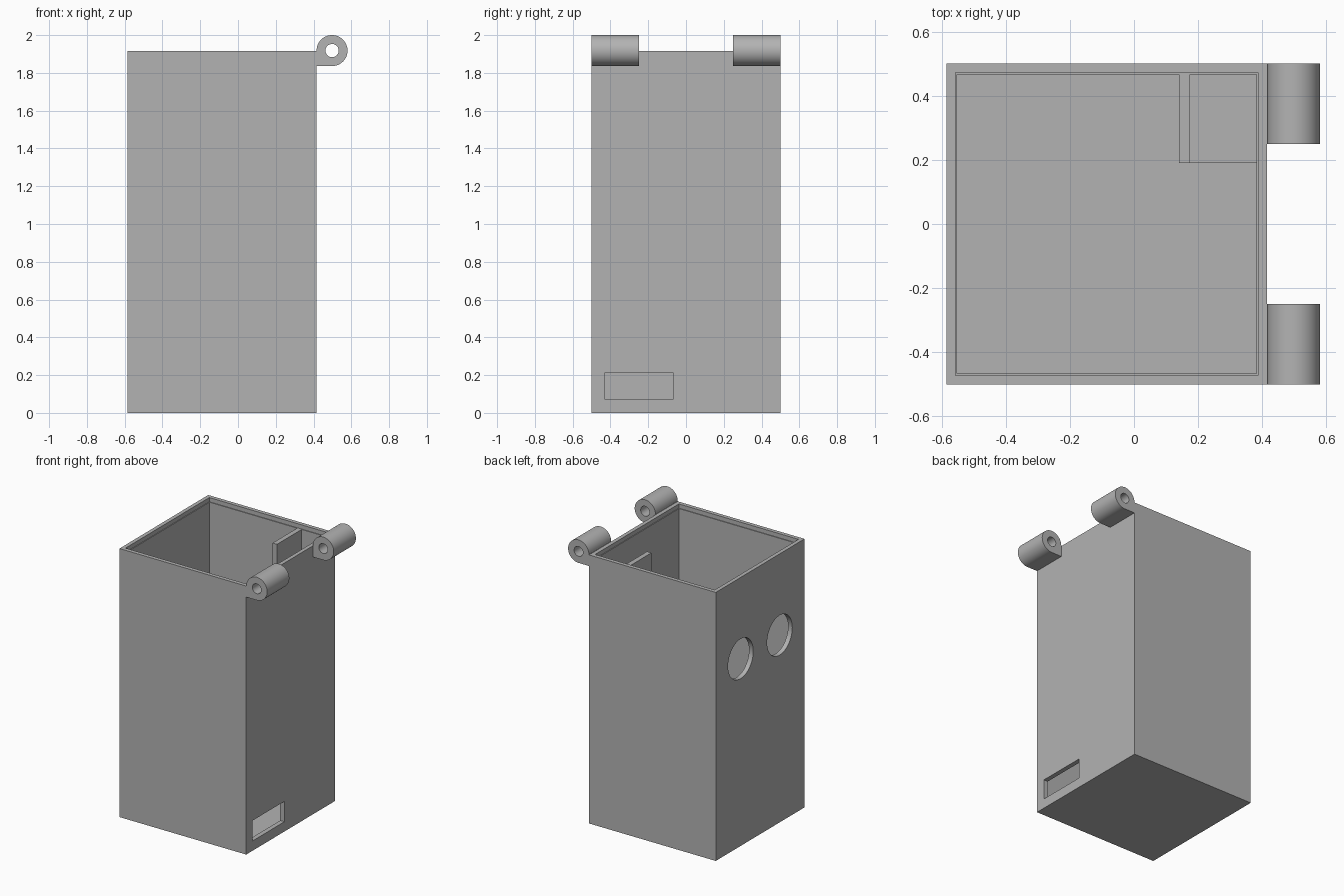
import bpy, bmesh
from math import cos, sin, pi
from mathutils import Matrix, Vector

default = bpy.data.objects.get("Cube")
if default:
    bpy.data.objects.remove(default, do_unlink=True)

grey = bpy.data.materials.new("plain grey")
grey.use_nodes = True
COLOUR = (0.45, 0.45, 0.45, 1)
grey.diffuse_color = COLOUR
grey.node_tree.nodes["Principled BSDF"].inputs["Base Color"].default_value = COLOUR


def finish(bm, name):
    bmesh.ops.recalc_face_normals(bm, faces=bm.faces)
    mesh = bpy.data.meshes.new(name)
    bm.to_mesh(mesh)
    bm.free()
    mesh.materials.append(grey)
    obj = bpy.data.objects.new(name, mesh)
    bpy.context.collection.objects.link(obj)
    return obj


def box(name, low, high):
    low, high = Vector(low), Vector(high)
    bm = bmesh.new()
    bmesh.ops.create_cube(bm, size=1, matrix=Matrix.Translation((low + high) / 2)
                          @ Matrix.Diagonal((*(high - low), 1)))
    return finish(bm, name)


def cylinder(name, centre, radius, depth, axis):
    bm = bmesh.new()
    turn = Matrix.Rotation(pi / 2, 4, "Y" if axis == "X" else "X")
    bmesh.ops.create_cone(bm, cap_ends=True, segments=48, radius1=radius,
                          radius2=radius, depth=depth,
                          matrix=Matrix.Translation(centre) @ turn)
    return finish(bm, name)


def cut(obj, cutter):
    bpy.context.view_layer.objects.active = obj
    mod = obj.modifiers.new("cut", "BOOLEAN")
    mod.operation, mod.solver, mod.object = "DIFFERENCE", "EXACT", cutter
    bpy.ops.object.modifier_apply(modifier=mod.name)
    bpy.data.objects.remove(cutter, do_unlink=True)


def smooth(obj):
    bpy.ops.object.select_all(action="DESELECT")
    obj.select_set(True)
    bpy.context.view_layer.objects.active = obj
    bpy.ops.object.shade_smooth_by_angle(angle=pi / 6)


LEFT, RIGHT, HALF, TOP = -0.585, 0.415, 0.5, 1.915
LEDGE = TOP - 0.03

# Open bin body with a shallow lid ledge inside the rim
body = box("bin_body", (LEFT, -HALF, 0), (RIGHT, HALF, TOP))
for inset, floor in ((0.033, 0.033), (0.028, LEDGE)):
    cut(body, box("cavity_cutter", (LEFT + inset, inset - HALF, floor),
                  (RIGHT - inset, HALF - inset, 2.2)))

# Cable slot in one side, two round sensor holes in the other
cut(body, box("slot_cutter", (0.3, -0.43, 0.07), (0.5, -0.07, 0.215)))
for y in (-0.22, 0.22):
    cut(body, cylinder("hole_cutter", (LEFT, y, 1.335), 0.142, 0.2, "X"))
smooth(body)

# Motor bracket in the back corner: upright plate and shelf
box("bracket_plate", (0.14, 0.19, 1.465), (0.175, 0.47, LEDGE))
box("bracket_shelf", (0.175, 0.19, 1.465), (0.385, 0.47, 1.5))

# Hinge barrels: round profile with a squared lower inner corner
R = 0.082
AXIS_X, AXIS_Z = 0.498, 2 - R
for name, start in (("front_hinge", -HALF), ("back_hinge", 0.25)):
    bm = bmesh.new()
    points = [(RIGHT, AXIS_Z - R)]
    for i in range(37):
        a = -pi / 2 + 1.5 * pi * i / 36
        points.append((AXIS_X + R * cos(a), AXIS_Z + R * sin(a)))
    points.append((RIGHT, AXIS_Z))
    face = bm.faces.new([bm.verts.new((x, start, z)) for x, z in points])
    ext = bmesh.ops.extrude_face_region(bm, geom=[face])
    bmesh.ops.translate(bm, vec=(0, 0.25, 0), verts=[
        v for v in ext["geom"] if isinstance(v, bmesh.types.BMVert)])
    hinge = finish(bm, name)
    cut(hinge, cylinder("pin_cutter", (AXIS_X, start + 0.125, AXIS_Z), 0.035, 0.5, "Y"))
    smooth(hinge)
